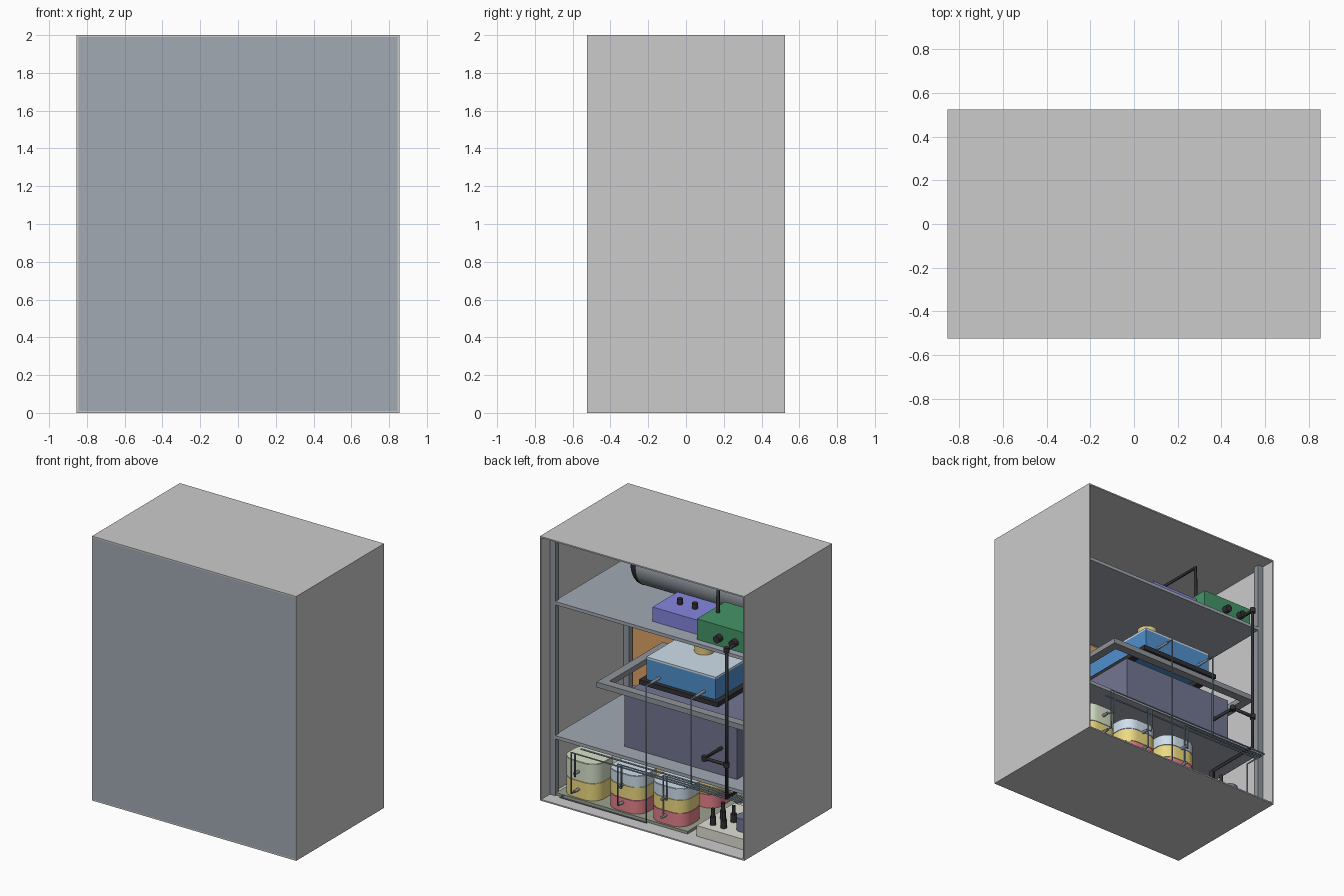
import bpy, bmesh
from mathutils import Vector

if "Cube" in bpy.data.objects:
    bpy.data.objects.remove(bpy.data.objects["Cube"])


def mat(name, r, g, b):
    m = bpy.data.materials.new(name)
    m.diffuse_color = (r, g, b, 1)
    m.use_nodes = True
    m.node_tree.nodes["Principled BSDF"].inputs["Base Color"].default_value = m.diffuse_color
    return m


STEEL = mat("steel", .36, .40, .45)
DARK = mat("dark_steel", .28, .30, .33)
BLUE = mat("blue", .08, .28, .62)
PALE = mat("pale_blue", .62, .74, .84)
NAVY = mat("navy", .17, .18, .29)
BLACK = mat("black", .03, .03, .035)
ORANGE = mat("orange", .72, .36, .13)
GOLD = mat("gold", .80, .60, .22)
GREEN = mat("green", .06, .30, .14)
PURPLE = mat("purple", .24, .24, .75)
TUBE = mat("tube_blue", .27, .36, .46)
YELLOW = mat("yellow", .85, .70, .22)
RED = mat("red", .78, .22, .26)
MINT = mat("pale_green", .68, .76, .58)
CREAM = mat("cream", .75, .75, .66)
OLIVE = mat("olive", .33, .36, .28)


def finish(bm, name, m, smooth=False):
    me = bpy.data.meshes.new(name)
    bm.to_mesh(me)
    bm.free()
    ob = bpy.data.objects.new(name, me)
    bpy.context.collection.objects.link(ob)
    if m:
        me.materials.append(m)
    if smooth:
        bpy.ops.object.select_all(action='DESELECT')
        ob.select_set(True)
        bpy.context.view_layer.objects.active = ob
        bpy.ops.object.shade_smooth_by_angle()
    return ob


def box(name, x, y, z, m=None, corner=0):
    """Box from (min, max) ranges; corner rounds the upright edges."""
    bm = bmesh.new()
    bmesh.ops.create_cube(bm, size=1)
    for v in bm.verts:
        v.co = Vector([r[0] if c < 0 else r[1] for c, r in zip(v.co, (x, y, z))])
    if corner:
        up = [e for e in bm.edges if abs(e.verts[0].co.z - e.verts[1].co.z) > 1e-4]
        bmesh.ops.bevel(bm, geom=up, offset=corner, segments=8, profile=.5, affect='EDGES')
    return finish(bm, name, m, corner > 0)


def rod(name, a, b, r, m, n=24):
    """Capped cylinder between two points."""
    a, b = Vector(a), Vector(b)
    bm = bmesh.new()
    bmesh.ops.create_cone(bm, cap_ends=True, segments=n, radius1=r, radius2=r, depth=(b - a).length)
    ob = finish(bm, name, m, True)
    ob.rotation_mode = 'QUATERNION'
    ob.rotation_quaternion = Vector((0, 0, 1)).rotation_difference(b - a)
    ob.location = (a + b) / 2
    return ob


def pipe(name, pts, r, m):
    cu = bpy.data.curves.new(name, 'CURVE')
    cu.dimensions = '3D'
    cu.bevel_depth, cu.bevel_resolution, cu.use_fill_caps = r, 2, True
    s = cu.splines.new('POLY')
    s.points.add(len(pts) - 1)
    for p, c in zip(s.points, pts):
        p.co = (*c, 1)
    cu.materials.append(m)
    ob = bpy.data.objects.new(name, cu)
    bpy.context.collection.objects.link(ob)


def ring(name, x, y, z, w, m):
    """Rectangular frame of four bars."""
    box(name + "_back", x, (y[1] - w, y[1]), z, m)
    box(name + "_front", x, (y[0], y[0] + w), z, m)
    box(name + "_left", (x[0], x[0] + w), (y[0] + w, y[1] - w), z, m)
    box(name + "_right", (x[1] - w, x[1]), (y[0] + w, y[1] - w), z, m)


# Cabinet shell, open at the back
box("floor", (-.855, .855), (-.525, .525), (0, .01))
box("roof", (-.855, .855), (-.525, .525), (1.99, 2))
for s, side in ((-1, "left"), (1, "right")):
    xs = sorted((s * .845, s * .855))
    box(side + "_wall", xs, (-.525, .525), (.01, 1.99))
    xp = sorted((s * .80, s * .845))
    box(side + "_back_post", xp, (.375, .42), (.01, 1.99), DARK)
    box(side + "_front_post", xp, (-.505, -.46), (.01, 1.99), DARK)
box("front_panel", (-.845, .845), (-.525, -.512), (.01, 1.99), STEEL)
box("orange_panel", (-.79, .79), (-.51, -.49), (.50, 1.44), ORANGE)
box("upper_shelf", (-.81, .81), (-.50, .42), (1.455, 1.48), STEEL)
box("middle_shelf", (-.81, .81), (-.50, .42), (.44, .465), STEEL)

# Pressure tank with black domed ends
TX, TY, TZ, TR = (-.68, .44), -.20, 1.67, .19
rod("tank_body", (TX[0], TY, TZ), (TX[1], TY, TZ), TR, STEEL, 40)
for s, x in ((-1, TX[0]), (1, TX[1])):
    bm = bmesh.new()
    bmesh.ops.create_uvsphere(bm, u_segments=40, v_segments=20, radius=TR * 1.01)
    dome = finish(bm, "tank_end_cap", BLACK, True)
    dome.location, dome.scale = (x, TY, TZ), (.5, 1, 1)

# Upper shelf units
box("purple_unit", (-.33, .07), (0, .30), (1.48, 1.588), PURPLE)
for x in (-.055, -.18):
    rod("unit_stud", (x, .15, 1.58), (x, .15, 1.63), .02, BLACK)
box("green_unit", (-.77, -.347), (.03, .367), (1.48, 1.636), GREEN)
for x in (-.54, -.67):
    rod("green_unit_knob", (x, .36, 1.545), (x, .41, 1.545), .027, BLACK)
pipe("tank_line", [(-.406, .197, 1.63), (-.406, .197, 1.92), (-.406, TY, 1.92),
                   (-.406, TY, 1.85)], .013, BLACK)

# Middle tank, frame and blue housing
box("navy_tank", (-.63, .31), (-.33, .29), (.465, .87), NAVY)
ring("support_frame", (-.80, .49), (-.42, .37), (.895, .935), .065, DARK)
ring("black_rail", (-.49, .17), (-.37, .32), (.985, 1.02), .06, BLACK)
box("blue_housing", (-.45, .13), (-.33, .287), (1.02, 1.175), BLUE)
box("housing_lid", (-.45, .13), (-.33, .287), (1.175, 1.19), PALE)
rod("gold_motor", (-.14, -.02, 1.19), (-.14, -.02, 1.40), .07, GOLD, 32)

# Black riser with branches
pipe("riser", [(-.686, .36, 1.54), (-.686, .494, 1.54), (-.686, .494, .42),
               (-.686, .06, .42), (-.686, .06, .20)], .013, BLACK)
pipe("tank_branch", [(-.686, .494, .67), (-.50, .494, .67), (-.50, .28, .67)], .013, BLACK)
for p in ((-.686, .494, 1.54), (-.686, .494, .67), (-.50, .494, .67)):
    rod("riser_joint", (p[0], p[1], p[2] - .018), (p[0], p[1], p[2] + .018), .02, BLACK)

# Thin pipes leaving the blue housing
pipe("feed_pipe", [(.02, .28, 1.06), (.02, .445, 1.06), (.02, .445, .025),
                   (.74, .445, .025), (.74, .37, .025), (.63, .37, .025)], .006, TUBE)
pipe("return_pipe", [(-.355, .28, 1.06), (-.355, .445, 1.06), (-.355, .445, .41)], .006, TUBE)
for x in (.02, -.355):
    rod("housing_nozzle", (x, .28, 1.06), (x, .40, 1.06), .01, TUBE)

# Stacked jars in two rows, with nozzles and manifold
box("jar_tray", (-.30, .80), (-.30, .41), (.01, .03), OLIVE)
COLS = ((.62, (YELLOW, MINT)), (.25, (RED, YELLOW, PALE)), (-.11, (RED, YELLOW, PALE)))
for i, (x, cols) in enumerate(COLS):
    zs = (.03, .165, .31) if len(cols) == 2 else (.03, .135, .235, .32)
    for y in (.27, -.10):
        for k, c in enumerate(cols):
            box("jar", (x - .15, x + .15), (y - .13, y + .13),
                (zs[k] + .003, zs[k + 1] - .003), c, .1)
            box("jar_seam", (x - .145, x + .145), (y - .125, y + .125),
                (zs[k], zs[k + 1]), c, .095)
    for z in (.10, .235):
        rod("jar_nozzle", (x, .39, z), (x, .45, z), .011, DARK)
    # Manifold pipe and its drop for this column
    y = .485 - .028 * i
    pipe("manifold", [(x, .44, .10), (x, y, .10), (x, y, .41), (-.80, y, .41)], .006, TUBE)
    pipe("manifold_drop", [(x - .03, y, .41), (x - .03, y, .235), (x, .44, .235)], .006, TUBE)
pipe("manifold", [(.60, .40, .41), (-.80, .40, .41)], .006, TUBE)
pipe("manifold_outlet", [(-.80, .485, .41), (-.80, .30, .41), (-.80, .30, .09)], .006, TUBE)

# Pump base with black fittings
box("pump_base", (-.80, -.37), (-.05, .40), (.01, .09), CREAM)
for x in (-.45, -.54):
    for y in (.20, .32):
        rod("fitting", (x, y, .09), (x, y, .15), .022, BLACK)
        rod("fitting_stem", (x, y, .15), (x, y, .21), .013, BLACK)
rod("pump", (-.67, .26, .09), (-.67, .26, .19), .055, NAVY, 32)
rod("pump_rear", (-.686, .06, .09), (-.686, .06, .21), .055, NAVY, 32)
